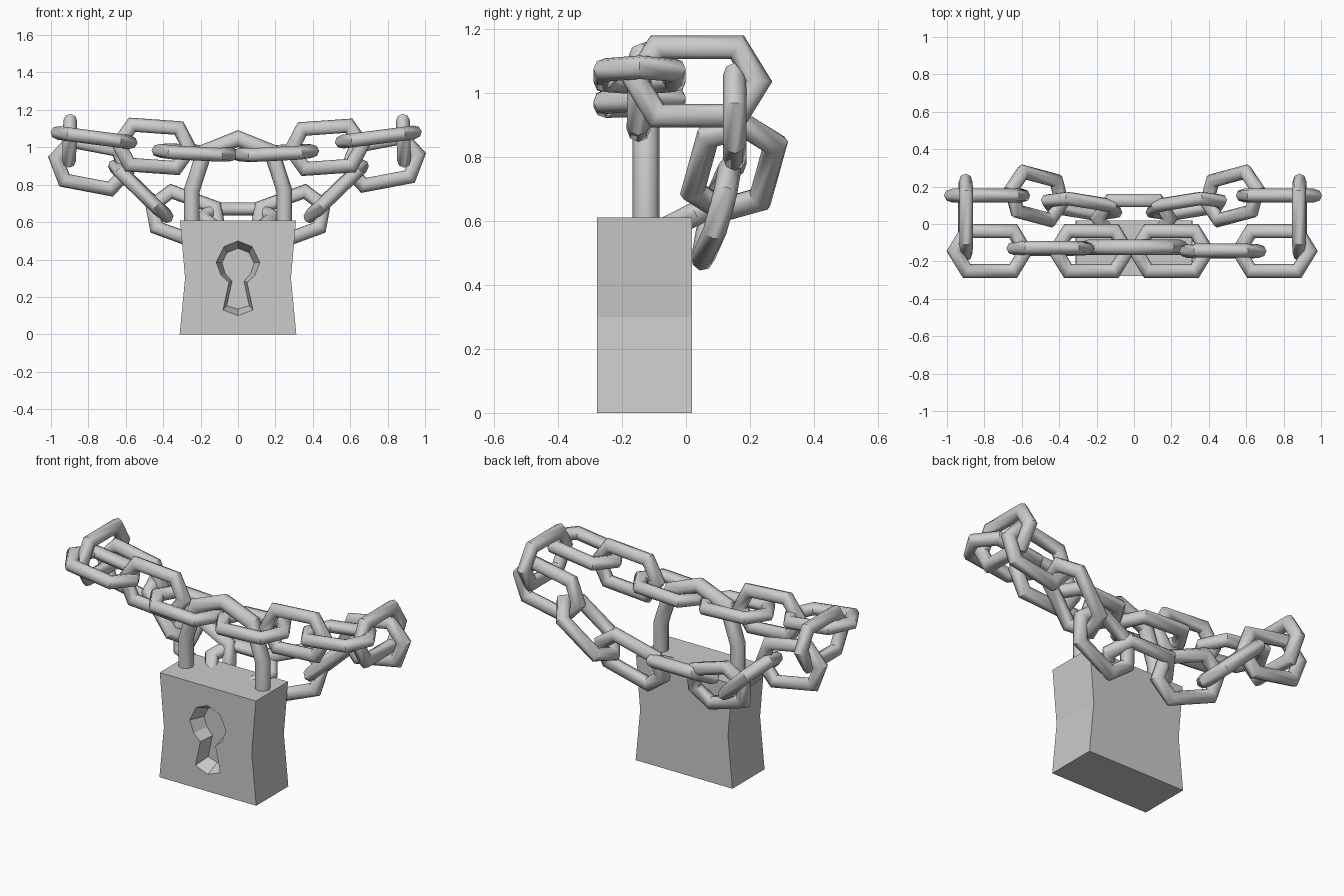
import bpy, bmesh, math
from mathutils import Vector, Matrix

if "Cube" in bpy.data.objects:
    bpy.data.objects.remove(bpy.data.objects["Cube"])


def add_object(name, bm, smooth=False):
    bmesh.ops.recalc_face_normals(bm, faces=bm.faces)
    mesh = bpy.data.meshes.new(name)
    bm.to_mesh(mesh)
    bm.free()
    ob = bpy.data.objects.new(name, mesh)
    bpy.context.collection.objects.link(ob)
    if smooth:
        bpy.ops.object.select_all(action='DESELECT')
        ob.select_set(True)
        bpy.context.view_layer.objects.active = ob
        bpy.ops.object.shade_smooth_by_angle(angle=math.radians(46))
    return ob


def tube(name, path, r, matrix, closed, sides=8):
    """Sweep a ring along a planar path with mitred corners."""
    pts = [Vector((x, y, 0)) for x, y in path]
    n = len(pts)
    bm = bmesh.new()
    rings = []
    for i, p in enumerate(pts):
        a = p - pts[i - 1] if closed or i > 0 else pts[1] - p
        b = pts[(i + 1) % n] - p if closed or i < n - 1 else a
        a, b = a.normalized(), b.normalized()
        t = (a + b).normalized()
        side = Vector((-t.y, t.x, 0)) / t.dot(a)
        ring = []
        for k in range(sides):
            ang = 2 * math.pi * k / sides
            q = p + r * (math.cos(ang) * side + math.sin(ang) * Vector((0, 0, 1)))
            ring.append(bm.verts.new(matrix @ q))
        rings.append(ring)
    for i in range(n if closed else n - 1):
        r0, r1 = rings[i], rings[(i + 1) % n]
        for k in range(sides):
            m = (k + 1) % sides
            bm.faces.new((r0[k], r0[m], r1[m], r1[k]))
    if not closed:
        bm.faces.new(rings[0])
        bm.faces.new(rings[-1])
    return add_object(name, bm, True)


def frame(centre, along, across):
    """Matrix placing local x along the link and local y across it."""
    d = Vector(along).normalized()
    w = Vector(across)
    w = (w - d * w.dot(d)).normalized()
    m = Matrix((d, w, d.cross(w))).transposed().to_4x4()
    m.translation = centre
    return m


def loft(name, front, back, y0, y1):
    """Solid between two x-z outlines."""
    bm = bmesh.new()
    a = [bm.verts.new((x, y0, z)) for x, z in front]
    b = [bm.verts.new((x, y1, z)) for x, z in back]
    for i in range(len(a)):
        j = (i + 1) % len(a)
        bm.faces.new((a[i], a[j], b[j], b[i]))
    bm.faces.new(a)
    bm.faces.new(b)
    return add_object(name, bm)


def mirrored(half):
    """Complete a right-hand outline by mirroring in x."""
    return half + [(-x, z) for x, z in reversed(half) if x]


# Lock body with a waist
outline = mirrored([(0.31, 0.61), (0.283, 0.3), (0.312, 0)])
body = loft("lock_body", outline, outline, -0.278, 0.018)

# Keyhole recess, narrowing inwards
outer = mirrored([(0, .5), (.075, .47), (.117, .385), (.09, .315), (.048, .278), (.08, .13), (0, .1)])
inner = mirrored([(0, .46), (.058, .437), (.085, .382), (.068, .325), (.032, .284), (.06, .153), (0, .135)])
cutter = loft("keyhole_cutter", outer, inner, -0.2785, -0.19)
cutter.hide_render = True
cutter.hide_viewport = True
cut = body.modifiers.new("keyhole", 'BOOLEAN')
cut.operation = 'DIFFERENCE'
cut.solver = 'EXACT'
cut.object = cutter
bpy.context.view_layer.objects.active = body
bpy.ops.object.modifier_apply(modifier=cut.name)
bpy.data.objects.remove(cutter)

# Shackle
arch = [(-.247, .57), (-.247, .77), (-.18, .975), (0, 1.047), (.18, .975), (.247, .77), (.247, .57)]
tube("shackle", arch, 0.042, frame((0, -.125, 0), (1, 0, 0), (0, 0, 1)), False)

# Chain: name, left centre, right centre, direction along, direction across
hexagon = [(.191, 0), (.125, .107), (-.125, .107), (-.191, 0), (-.125, -.107), (.125, -.107)]
links = [
    ("front_inner", (-.228, -.145, .972), (.2, -.145, .97), (1, 0, -.05), (0, 1, .05)),
    ("front_middle", (-.448, -.13, 1.005), (.475, -.145, 1.0), (1, 0, -.07), (0, .03, 1)),
    ("front_outer", (-.77, -.145, 1.052), (.75, -.145, 1.055), (1, 0, -.13), (0, 1, 0)),
    ("end", (-.9, .035, 1.035), (.885, .035, 1.035), (0, 1, 0), (.03, 0, 1)),
    ("back_outer", (-.785, .152, .905), (.775, .152, .925), (1, 0, -.19), (0, 0, 1)),
    ("back_middle", (-.52, .15, .765), (.525, .15, .765), (.3, -.08, -.29), (.15, 1, -.12)),
    ("back_inner", (-.28, .095, .625), (.28, .095, .625), (.93, -.15, -.34), (.25, .22, .9)),
]
for name, left, right, d, w in links:
    for side, c, s in (("left", left, 1), ("right", right, -1)):
        m = frame(c, (s * d[0], d[1], d[2]), (s * w[0], w[1], w[2]))
        tube(f"chain_link_{name}_{side}", hexagon, 0.037, m, True)
tube("chain_link_back_centre", hexagon, 0.037,
     frame((0, .03, .622), (1, 0, 0), (0, .89, .45)), True)
